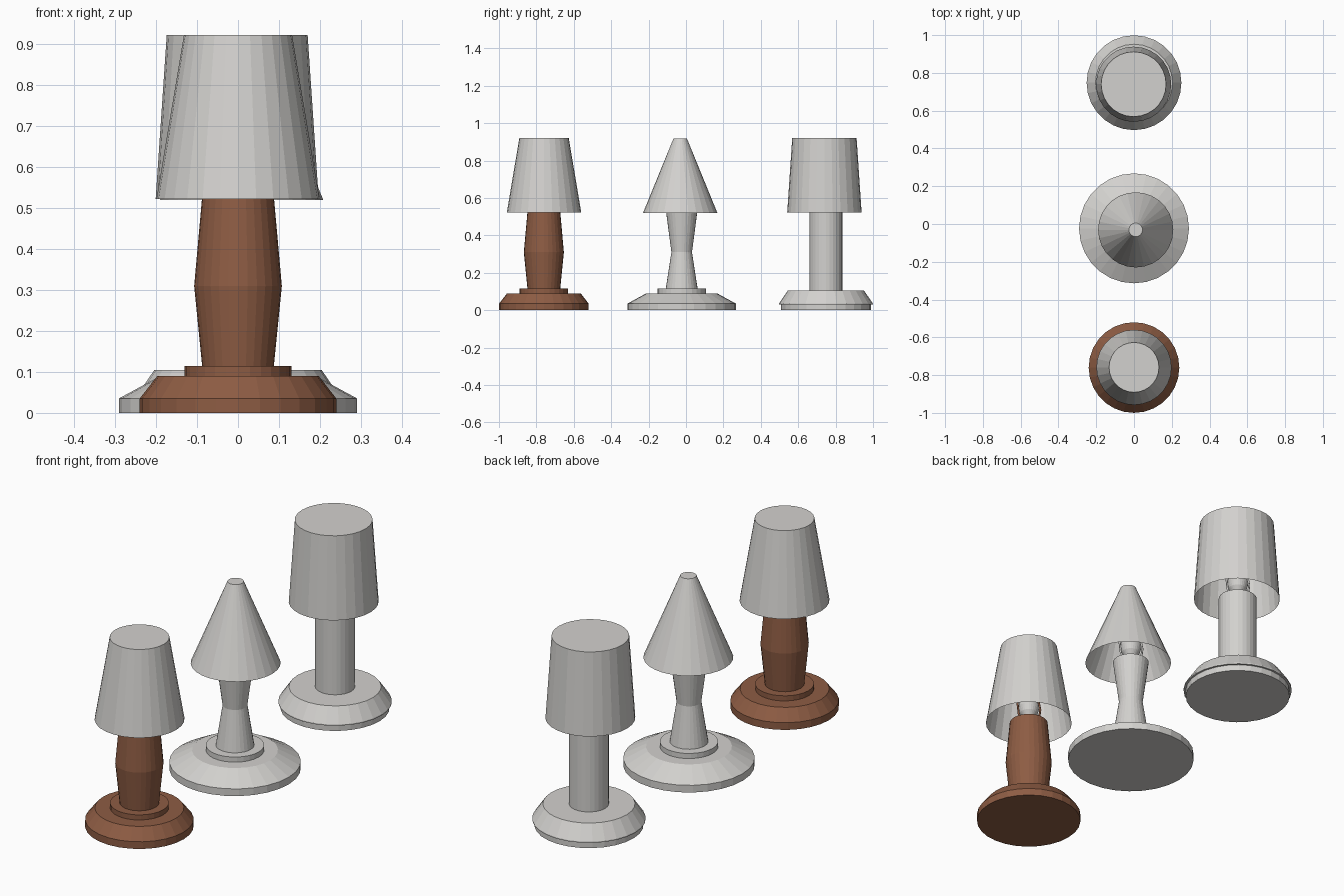
import bpy, bmesh, math
from mathutils import Vector

if "Cube" in bpy.data.objects:
    bpy.data.objects.remove(bpy.data.objects["Cube"])

SIDES = 28


def material(name, rgb):
    m = bpy.data.materials.new(name)
    m.diffuse_color = (*rgb, 1)
    m.use_nodes = True
    m.node_tree.nodes["Principled BSDF"].inputs["Base Color"].default_value = m.diffuse_color
    return m


white = material("warm_white", (0.65, 0.64, 0.62))
brown = material("wood_brown", (0.27, 0.108, 0.057))


def link(name, bm, mat, loc):
    me = bpy.data.meshes.new(name)
    bm.to_mesh(me)
    bm.free()
    me.materials.append(mat)
    ob = bpy.data.objects.new(name, me)
    ob.location = loc
    bpy.context.collection.objects.link(ob)
    return ob


def lathe(name, profile, mat, loc, cap_bottom=True, cap_top=True):
    """Revolve (radius, z) points around z."""
    bm = bmesh.new()
    rings = []
    for r, z in profile:
        rings.append([bm.verts.new((r * math.cos(a), r * math.sin(a), z))
                      for a in (2 * math.pi * i / SIDES for i in range(SIDES))])
    for lo, hi in zip(rings, rings[1:]):
        for i in range(SIDES):
            j = (i + 1) % SIDES
            bm.faces.new((lo[i], lo[j], hi[j], hi[i]))
    if cap_bottom:
        bm.faces.new(rings[0][::-1])
    if cap_top:
        bm.faces.new(rings[-1])
    return link(name, bm, mat, loc)


def harp(name, mat, loc):
    """Thin wire loop around the bulb that carries the shade."""
    cu = bpy.data.curves.new(name, 'CURVE')
    cu.dimensions = '3D'
    cu.bevel_depth = 0.005
    cu.bevel_resolution = 1
    half = [(0.03, 0.525), (0.06, 0.55), (0.07, 0.62), (0.055, 0.68), (0.02, 0.72)]
    pts = half + [(-x, z) for x, z in reversed(half)]
    sp = cu.splines.new('POLY')
    sp.points.add(len(pts) - 1)
    for p, (x, z) in zip(sp.points, pts):
        p.co = (x, 0, z, 1)
    cu.materials.append(mat)
    ob = bpy.data.objects.new(name, cu)
    ob.location = loc
    bpy.context.collection.objects.link(ob)


def lamp(tag, y, base, post, shade, shade_xy, mat):
    loc = Vector((0, y, 0))
    # stepped foot and turned post
    lathe(tag + "_base", base, mat, loc)
    lathe(tag + "_post", post, mat, loc)
    # socket, bulb and harp hidden in the shade
    lathe(tag + "_socket", [(0.03, 0.515), (0.03, 0.55)], mat, loc)
    lathe(tag + "_bulb", [(0.025, 0.55), (0.042, 0.575), (0.05, 0.605),
                          (0.042, 0.635), (0.02, 0.653)], white, loc)
    harp(tag + "_harp", mat, loc)
    # shade, open below
    lathe(tag + "_shade", shade, white, (*shade_xy, 0), cap_bottom=False)


def collar(r):
    return [(r, 0.09), (r, 0.115)]


# front lamp: brown, bulging post
lamp("front_lamp", -0.76,
     [(0.24, 0), (0.24, 0.035), (0.197, 0.09)] + collar(0.13),
     [(0.087, 0.11), (0.107, 0.31), (0.088, 0.522)],
     [(0.199, 0.522), (0.132, 0.922)], (0, -0.759), brown)

# middle lamp: waisted post, pointed shade
lamp("middle_lamp", -0.023,
     [(0.291, 0), (0.291, 0.035), (0.19, 0.09)] + collar(0.129),
     [(0.086, 0.11), (0.055, 0.31), (0.083, 0.522)],
     [(0.199, 0.52), (0.036, 0.918)], (0.009, -0.031), white)

# rear lamp: straight post, wide shade
lamp("rear_lamp", 0.748,
     [(0.241, 0), (0.241, 0.03), (0.251, 0.03), (0.251, 0.036), (0.204, 0.105)],
     [(0.088, 0.1), (0.088, 0.522)],
     [(0.199, 0.522), (0.172, 0.922)], (-0.002, 0.74), white)
